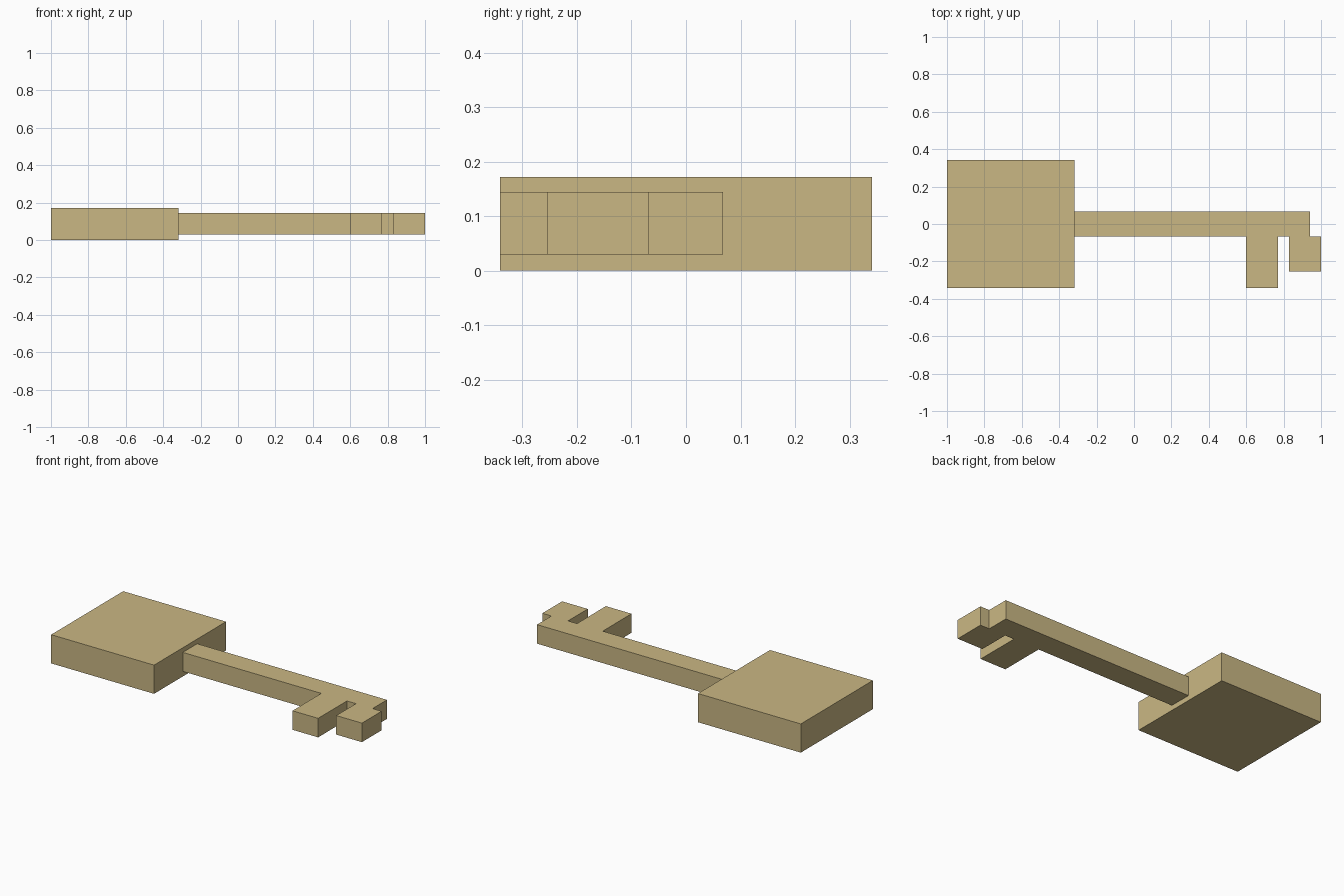
import bpy
import bmesh

cube = bpy.data.objects.get("Cube")
if cube:
    bpy.data.objects.remove(cube, do_unlink=True)

# Single brass colour
brass = bpy.data.materials.new("brass")
brass.use_nodes = True
colour = (0.59, 0.475, 0.23, 1.0)
brass.diffuse_color = colour
brass.node_tree.nodes["Principled BSDF"].inputs["Base Color"].default_value = colour


def extrude_outline(name, outline, bottom, top):
    """Flat-sided solid made by raising an outline from bottom to top."""
    bm = bmesh.new()
    face = bm.faces.new([bm.verts.new((x, y, bottom)) for x, y in outline])
    raised = bmesh.ops.extrude_face_region(bm, geom=[face])
    verts = [v for v in raised["geom"] if isinstance(v, bmesh.types.BMVert)]
    bmesh.ops.translate(bm, verts=verts, vec=(0, 0, top - bottom))
    bmesh.ops.recalc_face_normals(bm, faces=bm.faces)
    mesh = bpy.data.meshes.new(name)
    bm.to_mesh(mesh)
    bm.free()
    mesh.materials.append(brass)
    obj = bpy.data.objects.new(name, mesh)
    bpy.context.collection.objects.link(obj)
    return obj


# Square handle of the key
half = 0.341
neck = -0.318
extrude_outline("key_handle",
                [(-1, -half), (neck, -half), (neck, half), (-1, half)],
                0, 0.172)

# Shaft with a long tooth and a short tooth that overhangs the tip
side = 0.068
extrude_outline("key_shaft_and_teeth", [
    (neck, side), (neck, -side),
    (0.6, -side), (0.6, -half), (0.77, -half), (0.77, -side),
    (0.83, -side), (0.83, -0.255), (1, -0.255), (1, -side),
    (0.94, -side), (0.94, side),
], 0.03, 0.144)
